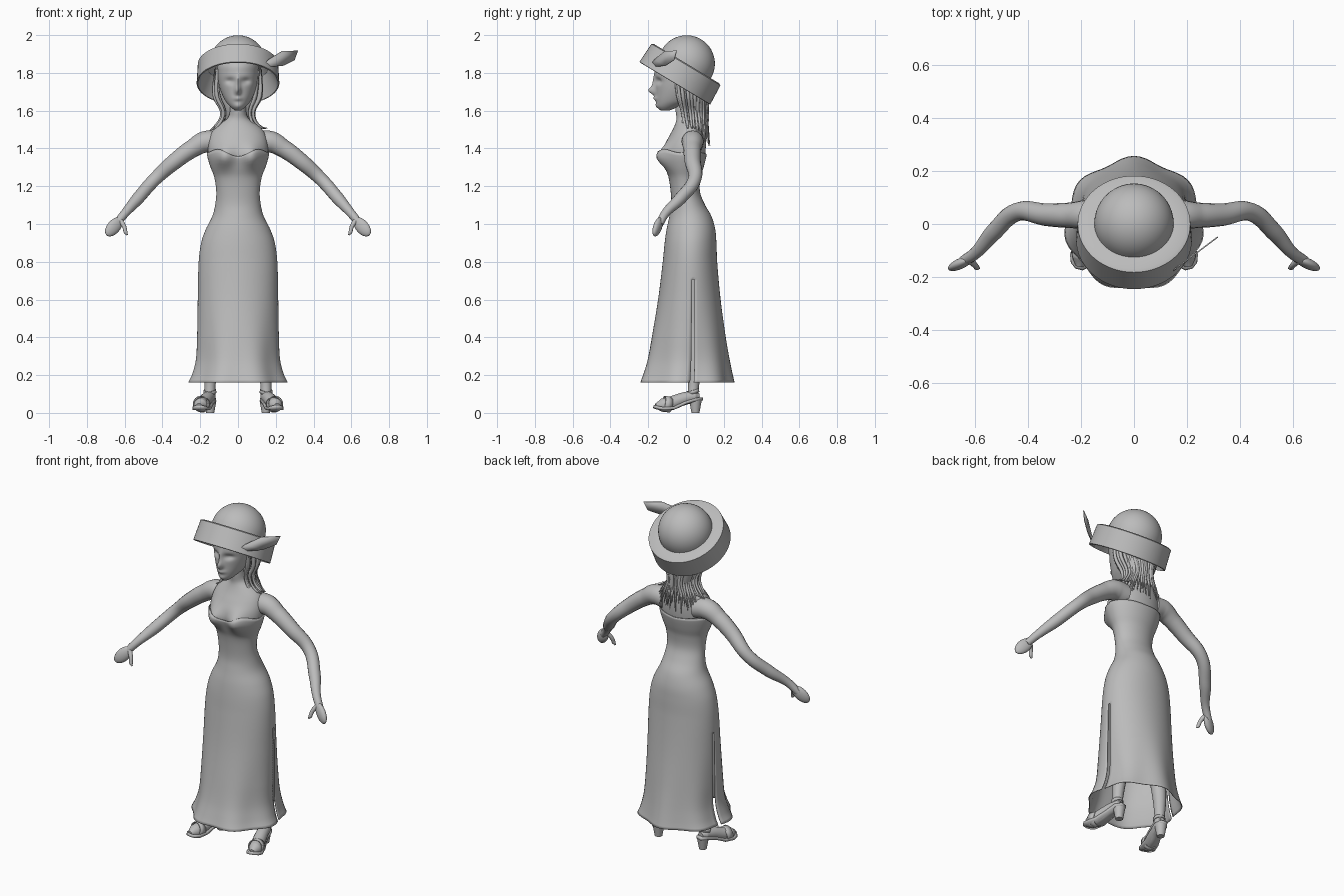
import bpy, bmesh, math, random
from math import sin, cos, pi, exp
from mathutils import Vector, Matrix

if "Cube" in bpy.data.objects:
    bpy.data.objects.remove(bpy.data.objects["Cube"])
random.seed(4)

grey = bpy.data.materials.new("plain grey")
grey.use_nodes = True
grey.diffuse_color = (0.5, 0.5, 0.5, 1)
grey.node_tree.nodes["Principled BSDF"].inputs["Base Color"].default_value = (0.5, 0.5, 0.5, 1)


def finish(obj, angle=50, mirror=False, thick=0):
    bpy.ops.object.select_all(action='DESELECT')
    obj.select_set(True)
    bpy.context.view_layer.objects.active = obj
    if obj.type == 'CURVE':
        bpy.ops.object.convert(target='MESH')
        obj = bpy.context.object
    obj.data.materials.clear()
    obj.data.materials.append(grey)
    bpy.ops.object.shade_smooth_by_angle(angle=math.radians(angle))
    if thick:
        mod = obj.modifiers.new("Thickness", 'SOLIDIFY')
        mod.thickness = thick
    if mirror:
        obj.modifiers.new("Mirror", 'MIRROR')
    return obj


def from_bmesh(name, bm, **kw):
    bmesh.ops.recalc_face_normals(bm, faces=bm.faces)
    mesh = bpy.data.meshes.new(name)
    bm.to_mesh(mesh)
    bm.free()
    obj = bpy.data.objects.new(name, mesh)
    bpy.context.collection.objects.link(obj)
    return finish(obj, **kw)


def tubes(name, paths, res=6, **kw):
    """Smooth tapering tubes through (x, y, z, radius) points."""
    cu = bpy.data.curves.new(name, 'CURVE')
    cu.dimensions = '3D'
    cu.bevel_depth, cu.bevel_resolution, cu.resolution_u = 1, res, 8
    cu.use_fill_caps = True
    for path in paths:
        sp = cu.splines.new('BEZIER')
        sp.bezier_points.add(len(path) - 1)
        for bp, p in zip(sp.bezier_points, path):
            bp.co, bp.radius = p[:3], p[3]
            bp.handle_left_type = bp.handle_right_type = 'AUTO'
    obj = bpy.data.objects.new(name, cu)
    bpy.context.collection.objects.link(obj)
    return finish(obj, **kw)


def sample(table, z):
    """Smoothly interpolate half width, front y and back y at a height."""
    z = min(max(z, table[0][0]), table[-1][0])
    i = max(k for k in range(len(table) - 1) if table[k][0] <= z)
    a, b = table[i], table[i + 1]
    p, q = table[max(i - 1, 0)], table[min(i + 2, len(table) - 1)]
    h = b[0] - a[0]
    t = (z - a[0]) / h
    out = []
    for k in (1, 2, 3):
        ma = (b[k] - p[k]) / (b[0] - p[0]) * h
        mb = (q[k] - a[k]) / (q[0] - a[0]) * h
        out.append(a[k] + t * ma + t * t * (3 * (b[k] - a[k]) - 2 * ma - mb)
                   + t ** 3 * (2 * (a[k] - b[k]) + ma + mb))
    return out


def loft(name, table, low, high, rows, segs=72, offset=0, detail=None, lift=None,
         slit=None, caps=False, **kw):
    bm = bmesh.new()
    rings = []
    for r in range(rows + 1):
        ring = []
        for s in range(segs):
            a = 2 * pi * s / segs
            z = low + (high - low) * r / rows
            if lift:
                z += lift(z, a)
            w, f, b = sample(table, z)
            x = (w + offset) * cos(a)
            y = (f + b) / 2 + ((b - f) / 2 + offset) * sin(a)
            if detail:
                x, y = detail(x, y, z, a)
            ring.append(bm.verts.new((x, y, z)))
        rings.append(ring)
    for r, (lo, up) in enumerate(zip(rings, rings[1:])):
        for s in range(segs):
            if slit and slit(lo[s].co.z, s):
                continue
            n = (s + 1) % segs
            bm.faces.new((lo[s], lo[n], up[n], up[s]))
    if caps:
        bm.faces.new(rings[0])
        bm.faces.new(rings[-1])
    return from_bmesh(name, bm, **kw)


def bump(u, v, ru, rv):
    return exp(-(u / ru) ** 2 - (v / rv) ** 2)


# Torso and dress share one body outline
body = [(.16, .25, -.24, .24), (.2, .232, -.225, .232), (.28, .213, -.2, .218), (.4, .208, -.175, .2),
        (.6, .205, -.14, .175), (.8, .2, -.115, .157), (.9, .187, -.105, .153), (.97, .163, -.095, .147),
        (1.04, .128, -.08, .127), (1.1, .113, -.07, .093), (1.17, .107, -.073, .066),
        (1.25, .118, -.085, .07), (1.3, .137, -.103, .085), (1.36, .155, -.12, .1),
        (1.41, .158, -.115, .105), (1.46, .15, -.092, .105), (1.5, .13, -.07, .1),
        (1.535, .09, -.055, .085), (1.56, .055, -.05, .065), (1.6, .043, -.055, .055),
        (1.68, .043, -.055, .055)]


def body_detail(x, y, z, a):
    if sin(a) < 0:
        y -= .042 * bump(abs(x) - .075, z - 1.355, .045, .055)
    fold = 1 + .04 * cos(7 * (a - pi / 2)) * max(0, (.7 - z) / .54) ** 2
    return x * fold, y * fold


def neckline(z, a):
    t = max(0, (z - 1.25) / .12) ** 2
    c = abs(cos(a))
    front = .025 * bump(c - .65, 0, .3, 1) - .012 * bump(c, 0, .3, 1)
    return t * (front if sin(a) < 0 else .012 * c)


loft("torso", body, 1.0, 1.68, 60, detail=body_detail)
loft("dress", body, .16, 1.37, 84, offset=.004, detail=body_detail, lift=neckline, thick=-.004,
     slit=lambda z, s: z < .7 and s in (1, 34))

# Head with a sculpted face
skull = [(1.602, .018, -.135, -.085), (1.62, .04, -.152, -.04), (1.65, .066, -.158, .03),
         (1.7, .09, -.16, .08), (1.75, .104, -.163, .11), (1.8, .11, -.165, .122),
         (1.85, .106, -.155, .125), (1.92, .06, -.07, .08)]


def face_detail(x, y, z, a):
    if sin(a) < 0:
        y -= .034 * bump(x, z - 1.705, .014, .022) + .014 * bump(x, z - 1.745, .012, .04)
        y += .016 * bump(abs(x) - .042, z - 1.757, .024, .016)
        y -= .012 * bump(x, z - 1.664, .022, .011) + .006 * bump(x, z - 1.625, .02, .015)
    return x, y


loft("head", skull, 1.602, 1.92, 48, segs=96, detail=face_detail, caps=True)

# Hair: a mass behind the head and loose strands
mass = [(1.5, .055, .03, .1), (1.57, .07, .0, .105), (1.65, .1, -.02, .115),
        (1.75, .118, -.03, .13), (1.85, .115, -.03, .13)]
loft("hair_mass", mass, 1.5, 1.85, 20, segs=40, caps=True,
     detail=lambda x, y, z, a: (x * (1 + .03 * cos(20 * a)), y))
strands = []
for i in range(46):
    a = math.radians(-28 + 236 * i / 45 + random.uniform(-3, 3))
    c, s, j = cos(a), sin(a), random.uniform(.9, 1.12)
    low = 1.48 - .05 * max(s, 0) + random.uniform(-.02, .04)
    strands.append([(.118 * c, .12 * s, 1.82, .008), (.112 * c * j, .01 + .105 * s, 1.68, .01),
                    (.078 * c * j, .022 + .085 * s * j, 1.58, .008),
                    (.112 * c * j, .03 + .085 * s, 1.515, .006),
                    (.145 * c * j, .035 + .085 * s * j, low, .001)])
tubes("hair_strands", strands, res=2)

# Hat: turned profile, tipped back
arc = [(.15 * sin(t * pi / 24), .15 * cos(t * pi / 24)) for t in range(13)]
profile = arc + [(.2, 0), (.213, -.006), (.219, -.12), (.212, -.122), (.165, -.015), (.14, .0), (.08, .11), (0, .13)]
bm = bmesh.new()
verts = [bm.verts.new((r, 0, z)) for r, z in profile]
edges = [bm.edges.new(p) for p in zip(verts, verts[1:])]
bmesh.ops.spin(bm, geom=verts + edges, axis=(0, 0, 1), cent=(0, 0, 0), angle=2 * pi, steps=64)
bmesh.ops.remove_doubles(bm, verts=bm.verts, dist=.0005)
bm.transform(Matrix.Translation((0, .003, 1.849)) @ Matrix.Rotation(math.radians(-31), 4, 'X'))
from_bmesh("hat", bm, angle=35)

# Feather on the brim
outline = [(.12, 1.828), (.165, 1.872), (.235, 1.915), (.318, 1.918), (.3, 1.868), (.24, 1.838)]
bm = bmesh.new()
bm.faces.new([bm.verts.new((x, -.2 + (x - .12) * .75, z)) for x, z in outline])
bmesh.ops.triangulate(bm, faces=bm.faces)
from_bmesh("hat_feather", bm, thick=.005)

# Arms and hands
tubes("arms", [[(.1, .035, 1.43, .06), (.17, .035, 1.435, .058), (.24, .033, 1.4, .048),
                (.33, .035, 1.335, .043), (.44, .046, 1.237, .035), (.53, -.03, 1.135, .033),
                (.6, -.11, 1.055, .023), (.645, -.14, 1.0, .02)]], mirror=True)
along = Vector((.6, -.3, -.68)).normalized()
flat = Vector((.35, .85, -.1))
across = along.cross(flat).normalized()
flat = across.cross(along)
bm = bmesh.new()
bmesh.ops.create_uvsphere(bm, u_segments=24, v_segments=16, radius=1)
turn = Matrix((across, flat, along)).transposed().to_4x4()
bm.transform(Matrix.Translation((.657, -.15, .985)) @ turn @ Matrix.Diagonal((.036, .02, .062, 1)))
from_bmesh("hands", bm, mirror=True)
tubes("thumbs", [[(.625, -.135, 1.02, .014), (.602, -.155, .985, .011), (.594, -.165, .955, .01),
                  (.586, -.167, .942, .004)]], mirror=True)

# Legs and feet
tubes("legs", [[(.09, .025, .9, .075), (.115, .03, .5, .055), (.14, .045, .27, .04),
                (.148, .04, .14, .029), (.148, .035, .08, .028)]], mirror=True)
tubes("feet", [[(.146, .07, .085, .018), (.15, .045, .085, .032), (.165, -.01, .075, .034),
                (.185, -.075, .052, .037), (.2, -.125, .04, .036), (.206, -.16, .036, .015)]], mirror=True)

# Sandals: sole, heel and straps
stations = [(.143, .085, .066, .018), (.15, .05, .064, .034), (.163, -.01, .045, .034),
            (.183, -.07, .018, .04), (.2, -.125, .014, .042), (.205, -.155, .02, .034), (.208, -.172, .026, .014)]
bm = bmesh.new()
pairs = [[bm.verts.new((x + k * w, y + k * w * .25, z)) for k in (-1, 1)] for x, y, z, w in stations]
for (a, b), (c, d) in zip(pairs, pairs[1:]):
    bm.faces.new((a, b, d, c))
from_bmesh("sandal_soles", bm, mirror=True, thick=.016)
bm = bmesh.new()
bmesh.ops.create_cone(bm, cap_ends=True, segments=20, radius1=.021, radius2=.033, depth=.066)
bm.transform(Matrix.Translation((.147, .05, .033)))
from_bmesh("sandal_heels", bm, mirror=True)


def strap(centre, radius, tilt, wide):
    bm = bmesh.new()
    bmesh.ops.create_cone(bm, segments=28, radius1=radius, radius2=radius, depth=wide)
    bm.transform(Matrix.Translation(centre) @ Matrix.Rotation(math.radians(-15), 4, 'Z').inverted()
                 @ Matrix.Rotation(math.radians(tilt), 4, 'X'))
    return bm


from_bmesh("toe_straps", strap((.193, -.1, .046), .042, 80, .04), mirror=True, thick=.006)
from_bmesh("ankle_straps", strap((.149, .036, .112), .034, 15, .018), mirror=True, thick=.006)
